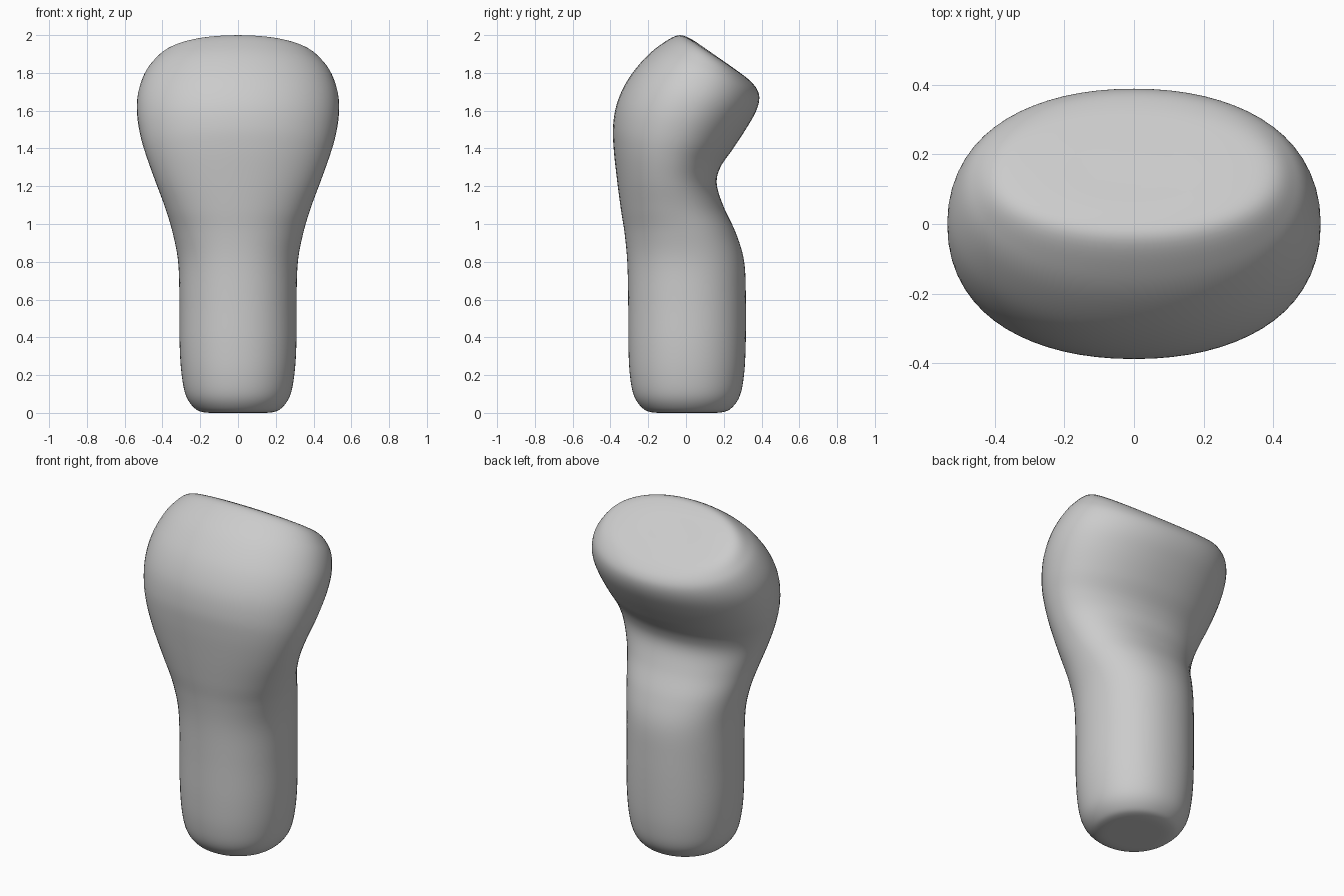
import bpy, bmesh, math
from mathutils import Vector

if "Cube" in bpy.data.objects:
    bpy.data.objects.remove(bpy.data.objects["Cube"])

SEG, SUB = 64, 6
POWER = 2 / 2.12  # slightly squarer than an ellipse

# Sections: front y, front z, back y, back z, half width
sections = [
    (-0.10, 0.00, 0.11, 0.00, 0.10),
    (-0.18, 0.003, 0.19, 0.003, 0.18),
    (-0.23, 0.025, 0.24, 0.025, 0.23),
    (-0.275, 0.09, 0.285, 0.09, 0.275),
    (-0.297, 0.20, 0.307, 0.20, 0.298),
    (-0.305, 0.36, 0.316, 0.36, 0.309),
    (-0.306, 0.60, 0.317, 0.60, 0.31),
    (-0.311, 0.80, 0.308, 0.80, 0.317),
    (-0.325, 0.95, 0.265, 0.95, 0.345),
    (-0.345, 1.08, 0.200, 1.09, 0.385),
    (-0.366, 1.24, 0.163, 1.21, 0.437),
    (-0.383, 1.40, 0.182, 1.30, 0.482),
    (-0.386, 1.52, 0.250, 1.40, 0.515),
    (-0.365, 1.64, 0.325, 1.515, 0.534),
    (-0.310, 1.76, 0.372, 1.60, 0.531),
    (-0.225, 1.87, 0.388, 1.665, 0.505),
    (-0.140, 1.945, 0.375, 1.715, 0.465),
    (-0.045, 1.998, 0.335, 1.762, 0.40),
    (0.025, 1.980, 0.280, 1.805, 0.29),
    (0.100, 1.930, 0.205, 1.858, 0.12),
]


def smooth_sections(rows):
    """Catmull-Rom interpolation through all sections."""
    out = []
    n = len(rows)
    for i in range(n - 1):
        quad = [rows[max(i - 1, 0)], rows[i], rows[i + 1], rows[min(i + 2, n - 1)]]
        for s in range(SUB):
            t = s / SUB
            out.append([0.5 * (2 * b + (c - a) * t + (2*a - 5*b + 4*c - d) * t**2
                               + (3*b - a - 3*c + d) * t**3)
                        for a, b, c, d in zip(*quad)])
    out.append(list(rows[-1]))
    return out


def rounded(v):
    return math.copysign(abs(v) ** POWER, v)


# Body: one continuous loft from round foot to slanted head
bm = bmesh.new()
rings = []
for fy, fz, by, bz, w in smooth_sections(sections):
    front, back = Vector((0, fy, fz)), Vector((0, by, bz))
    mid, half = (front + back) / 2, (back - front) / 2
    ring = []
    for k in range(SEG):
        a = 2 * math.pi * k / SEG
        p = mid + half * rounded(math.sin(a)) + Vector((w * rounded(math.cos(a)), 0, 0))
        ring.append(bm.verts.new(p))
    rings.append(ring)
for lo, hi in zip(rings, rings[1:]):
    for k in range(SEG):
        j = (k + 1) % SEG
        bm.faces.new((lo[k], lo[j], hi[j], hi[k]))

# Close the foot and the slanted top
bm.faces.new(rings[0][::-1])
bm.faces.new(rings[-1])
bmesh.ops.recalc_face_normals(bm, faces=bm.faces)

mesh = bpy.data.meshes.new("body")
bm.to_mesh(mesh)
bm.free()
body = bpy.data.objects.new("body", mesh)
bpy.context.collection.objects.link(body)
for poly in mesh.polygons:
    poly.use_smooth = True
